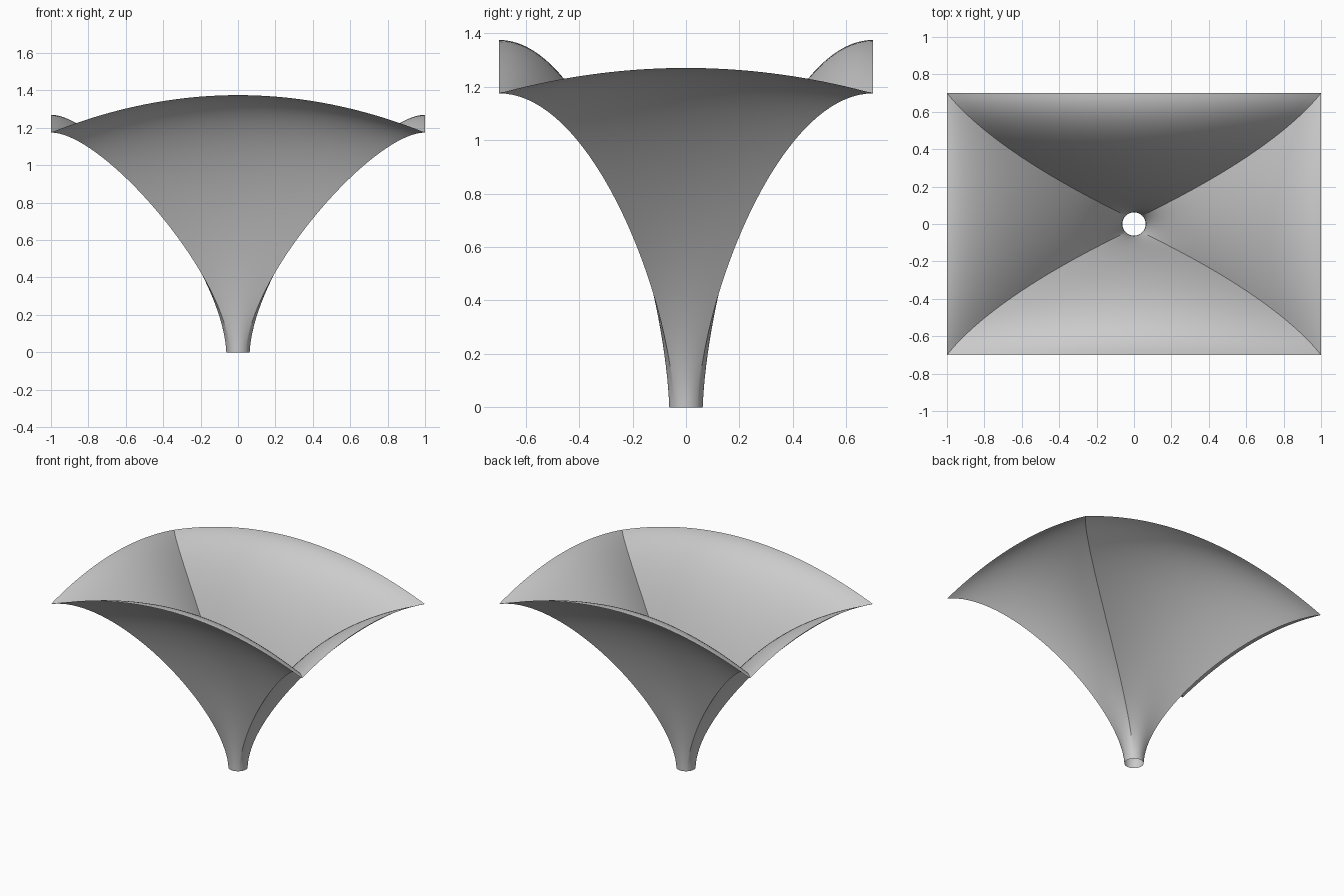
import bpy, bmesh, math
from mathutils import Vector, Matrix

cube = bpy.data.objects.get("Cube")
if cube:
    bpy.data.objects.remove(cube, do_unlink=True)

HALF_X, HALF_Y = 1.0, 0.7      # rim rectangle
CORNER_Z = 1.175               # rim height at the corners
RADIUS = 0.0625                # bottom opening
END_PULL_X, END_PULL_Y = 0.28, 0.35
STEPS = 40

grey = bpy.data.materials.new("plain grey")
grey.use_nodes = True
colour = (0.6, 0.6, 0.6, 1)
grey.diffuse_color = colour
grey.node_tree.nodes["Principled BSDF"].inputs["Base Color"].default_value = colour


def rib(u, half_along, half_out, pull_along, pull_out, rise):
    """One flared rib of a panel that faces +y; u runs -1..1 along the rim."""
    angle = u * math.pi / 4
    foot = Vector((RADIUS * math.sin(angle), RADIUS * math.cos(angle), 0))
    top = CORNER_Z + rise * (1 - u * u)
    knee = foot * 1.3 + Vector((0, 0, 0.35 * top))
    rim = Vector((u * half_along, half_out, top))
    pull = rim - Vector((u * pull_along, pull_out, 0))
    for i in range(STEPS + 1):
        t = i / STEPS
        s = 1 - t
        yield s**3 * foot + 3 * s * s * t * knee + 3 * s * t * t * pull + t**3 * rim


def add_panel(bm, turn, *shape):
    spin = Matrix.Rotation(turn, 3, 'Z')
    ribs = [[bm.verts.new(spin @ p) for p in rib(2 * i / STEPS - 1, *shape)]
            for i in range(STEPS + 1)]
    for a, b in zip(ribs, ribs[1:]):
        for i in range(STEPS):
            bm.faces.new((a[i], a[i + 1], b[i + 1], b[i]))


# Four arched panels lofted from the round foot to the rectangular rim
bm = bmesh.new()
for half_turn in (0, math.pi):
    add_panel(bm, half_turn, HALF_X, HALF_Y, END_PULL_X, END_PULL_Y, 0.2)
    add_panel(bm, half_turn - math.pi / 2, HALF_Y, HALF_X, END_PULL_Y, END_PULL_X, 0.095)
bmesh.ops.remove_doubles(bm, verts=bm.verts, dist=0.0005)

mesh = bpy.data.meshes.new("flared_canopy")
bm.to_mesh(mesh)
bm.free()
mesh.materials.append(grey)
canopy = bpy.data.objects.new("flared_canopy", mesh)
bpy.context.collection.objects.link(canopy)
bpy.context.view_layer.objects.active = canopy
canopy.select_set(True)
bpy.ops.object.shade_smooth_by_angle(angle=math.radians(30))
